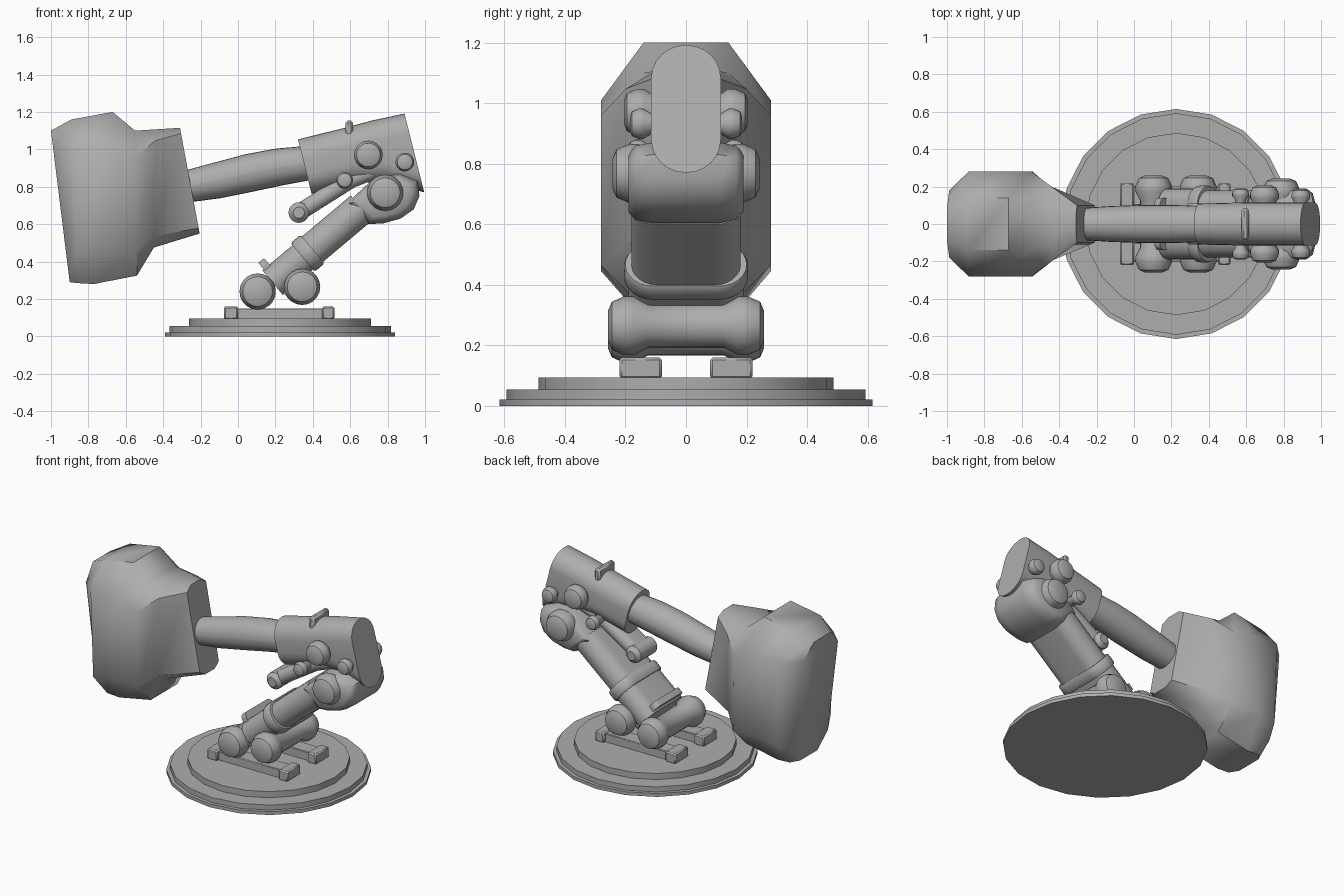
import bpy, bmesh, math
from mathutils import Vector, Matrix

if "Cube" in bpy.data.objects:
    bpy.data.objects.remove(bpy.data.objects["Cube"])

grey = bpy.data.materials.new("machine_grey")
grey.diffuse_color = (0.42, 0.42, 0.42, 1)
grey.use_nodes = True
grey.node_tree.nodes["Principled BSDF"].inputs["Base Color"].default_value = grey.diffuse_color


def make(name, rings, angle=40):
    """Skin a list of equal point rings and cap both ends."""
    bm = bmesh.new()
    vs = [[bm.verts.new(p) for p in ring] for ring in rings]
    n = len(rings[0])
    for a, b in zip(vs, vs[1:]):
        for i in range(n):
            j = (i + 1) % n
            bm.faces.new((a[i], a[j], b[j], b[i]))
    bm.faces.new(vs[0][::-1])
    bm.faces.new(vs[-1])
    bmesh.ops.recalc_face_normals(bm, faces=bm.faces)
    me = bpy.data.meshes.new(name)
    bm.to_mesh(me)
    bm.free()
    me.materials.append(grey)
    ob = bpy.data.objects.new(name, me)
    bpy.context.collection.objects.link(ob)
    bpy.ops.object.select_all(action='DESELECT')
    ob.select_set(True)
    bpy.context.view_layer.objects.active = ob
    bpy.ops.object.shade_smooth_by_angle(angle=math.radians(angle))
    return ob


def lathe(name, profile, center, axis='Z', sides=20):
    """Profile of (radius, height) turned round z or y."""
    rot = Matrix.Rotation(math.radians(-90), 3, 'X') if axis == 'Y' else Matrix.Identity(3)
    rings = [[Vector(center) + rot @ Vector((r * math.cos(2 * math.pi * i / sides),
              r * math.sin(2 * math.pi * i / sides), h)) for i in range(sides)]
             for r, h in profile]
    return make(name, rings)


def pin(name, x, z, r, half, neck, sides=20):
    """Dumbbell across y with a rounded bulb at each end."""
    b = r * 0.55
    side = [(r * 0.5, half), (r * 0.82, half - b * 0.25), (r, half - b),
            (r, half - b * 1.6), (neck, half - b * 2.5)]
    prof = [(q, -h) for q, h in side] + [(q, h) for q, h in reversed(side)]
    return lathe(name, prof, (x, 0, z), 'Y', sides)


def sweep(name, stations, tilt, radius=1.0, seg=6):
    """Rounded sections (x, z, half_y, half_thickness) square to a tilted axis."""
    t = math.radians(tilt)
    up = Vector((-math.sin(t), 0, math.cos(t)))
    rings = []
    for x, z, hy, ht in stations:
        r = min(hy, ht) * radius * 0.98
        ring = []
        for k, (sy, sz) in enumerate(((1, 1), (-1, 1), (-1, -1), (1, -1))):
            for i in range(seg + 1):
                a = math.pi / 2 * (k + i / seg)
                ring.append(Vector((x, sy * (hy - r) + r * math.cos(a), z))
                            + up * (sz * (ht - r) + r * math.sin(a)))
        rings.append(ring)
    return make(name, rings)


def box(name, x0, x1, y0, y1, z0, z1, bevel=0.008):
    ob = make(name, [[(x0, y0, z), (x1, y0, z), (x1, y1, z), (x0, y1, z)] for z in (z0, z1)])
    m = ob.modifiers.new("edge", 'BEVEL')
    m.width, m.segments = bevel, 1
    return ob


# Stepped round base
lathe("base", [(0.615, 0), (0.615, 0.022), (0.592, 0.022), (0.592, 0.055),
               (0.487, 0.055), (0.487, 0.095)], (0.225, 0, 0))

# Rails with raised end blocks
for s, side in ((-1, "right"), (1, "left")):
    y0, y1 = sorted((s * 0.08, s * 0.22))
    box("rail_" + side, -0.01, 0.46, y0 + 0.02, y1 - 0.02, 0.09, 0.15, 0.004)
    box("rail_rear_block_" + side, 0.45, 0.515, y0, y1, 0.09, 0.16)
    box("rail_front_block_" + side, -0.075, 0.0, y0, y1, 0.09, 0.16)

# Ankle rollers
pin("front_roller", 0.105, 0.24, 0.097, 0.258, 0.073)
pin("rear_roller", 0.343, 0.265, 0.097, 0.258, 0.073)

# Lower arm in two diameters, with collar and foot plate
TILT = 40


def along(d, hy, ht):
    a = math.radians(TILT)
    return (0.2 + d * math.cos(a), 0.3 + d * math.sin(a), hy, ht)


sweep("lower_arm", [along(-0.02, 0.19, 0.085), along(0.25, 0.19, 0.085)], TILT)
sweep("arm_collar", [along(0.19, 0.2, 0.093), along(0.2, 0.205, 0.1),
                     along(0.25, 0.205, 0.1), along(0.26, 0.2, 0.093)], TILT)
sweep("upper_arm", [along(0.24, 0.18, 0.088), along(0.6, 0.18, 0.088)], TILT)
sweep("foot_plate", [along(-0.01, 0.14, 0.13), along(0.03, 0.14, 0.13)], TILT, 0.3)

# Elbow housing: side outline with narrowed outer layers
outline = [(0.58, 0.71), (0.70, 0.60), (0.78, 0.605), (0.87, 0.63), (0.94, 0.68),
           (0.97, 0.75), (0.96, 0.83), (0.86, 0.87), (0.72, 0.84)]
cx, cz = 0.79, 0.745
make("elbow_housing", [[(cx + (x - cx) * k, y, cz + (z - cz) * k) for x, z in outline]
                       for y, k in ((-0.19, 0.72), (-0.165, 0.92), (-0.11, 1),
                                    (0.11, 1), (0.165, 0.92), (0.19, 0.72))], 50)
pin("elbow_pin", 0.787, 0.768, 0.097, 0.243, 0.07)

# Upper body: tall rounded block, its lower edge dropping at the rear
sweep("upper_body", [(0.357, 0.908, 0.11, 0.15), (0.60, 0.968, 0.115, 0.15),
                     (0.76, 0.99, 0.115, 0.17), (0.943, 0.981, 0.115, 0.217)], 14)
box("top_fin", 0.575, 0.615, -0.085, 0.085, 1.05, 1.155, 0.012)

# Body pivots
pin("body_pin", 0.697, 0.97, 0.077, 0.205, 0.05)
pin("rear_pin", 0.892, 0.932, 0.05, 0.185, 0.035)
pin("piston_pin", 0.57, 0.835, 0.045, 0.19, 0.03)

# Piston below the body
sweep("piston", [(0.33, 0.665, 0.09, 0.045), (0.60, 0.835, 0.09, 0.045),
                 (0.75, 0.89, 0.09, 0.04)], 32)
lathe("piston_cap", [(0.03, -0.11), (0.055, -0.085), (0.055, 0.085), (0.03, 0.11)],
      (0.325, 0, 0.662), 'Y')

# Slightly bowed handle
sweep("handle", [(-0.28, 0.80, 0.085, 0.085), (-0.12, 0.832, 0.096, 0.096),
                 (0.06, 0.874, 0.102, 0.102), (0.22, 0.906, 0.102, 0.1),
                 (0.38, 0.928, 0.095, 0.092)], 12)

# Big faceted head: (top x, top z, bottom x, bottom z, half width, corner drop)
head = [(-1.0, 1.10, -0.90, 0.29, 0.18, 0.10),
        (-0.89, 1.16, -0.86, 0.285, 0.28, 0.16),
        (-0.67, 1.20, -0.77, 0.28, 0.28, 0.19),
        (-0.55, 1.10, -0.54, 0.325, 0.28, 0.14),
        (-0.44, 1.107, -0.45, 0.475, 0.20, 0.06),
        (-0.31, 1.115, -0.205, 0.55, 0.10, 0.03)]
rings = []
for tx, tz, bx, bz, w, c in head:
    f = c / (tz - bz)
    ring = []
    for y, t in ((-0.5, 0), (0.5, 0), (1, f), (1, 1 - f), (0.5, 1), (-0.5, 1), (-1, 1 - f), (-1, f)):
        ring.append((tx + (bx - tx) * t, y * w, tz + (bz - tz) * t))
    rings.append(ring)
make("hammer_head", rings, 48)
